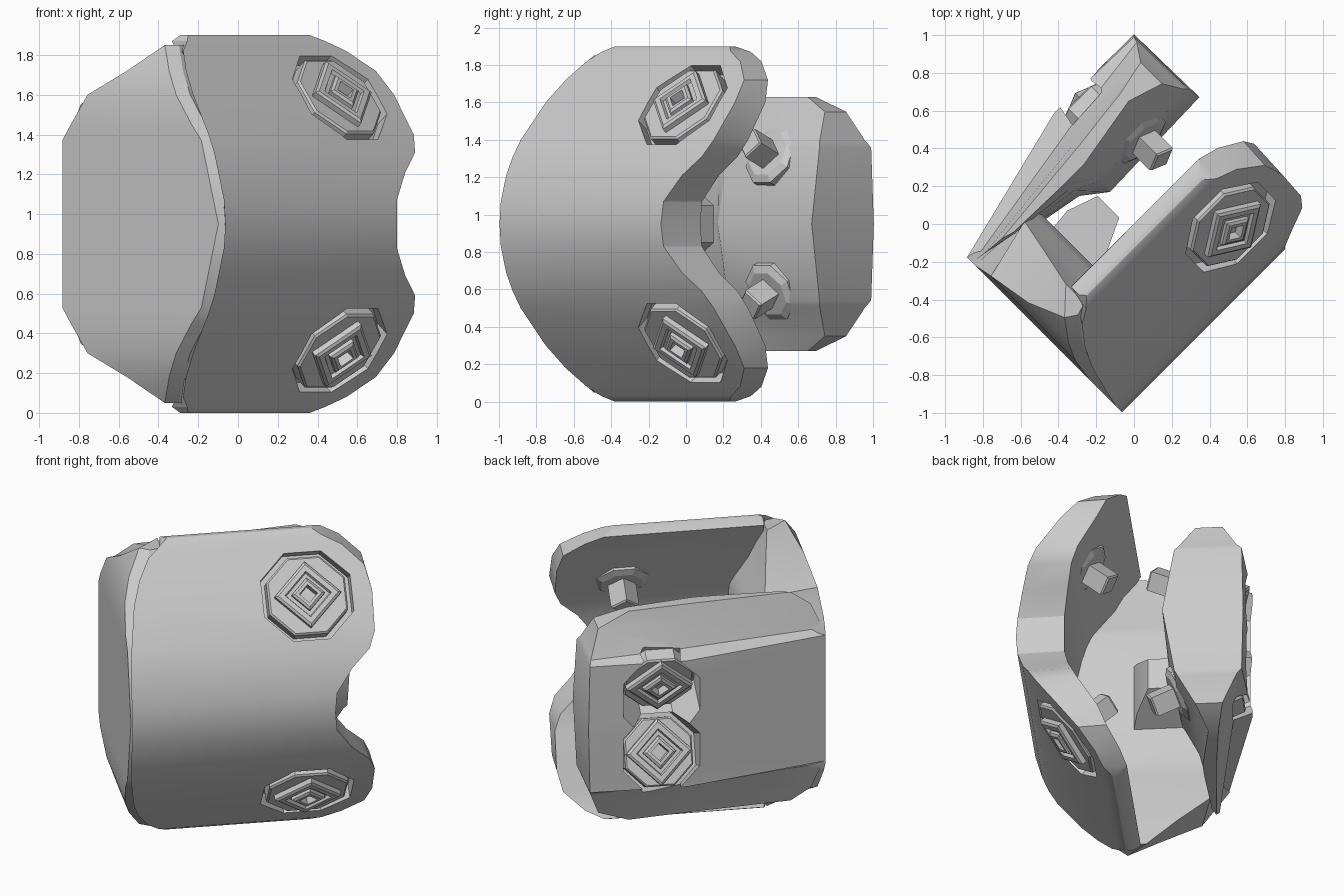
import bpy, bmesh, math
from mathutils import Vector

cube = bpy.data.objects.get("Cube")
if cube:
    bpy.data.objects.remove(cube)

MID = 0.95
R = math.sqrt(0.5)
grey = bpy.data.materials.new("plain grey")
grey.use_nodes = True
grey.diffuse_color = (0.6, 0.6, 0.6, 1)
grey.node_tree.nodes["Principled BSDF"].inputs["Base Color"].default_value = (0.6, 0.6, 0.6, 1)


def place(u, v, h):
    """u runs along the arms, v across them, h from mid height."""
    return Vector(((u + v) * R, (u - v) * R, MID + h))


def activate(ob):
    bpy.ops.object.select_all(action='DESELECT')
    ob.select_set(True)
    bpy.context.view_layer.objects.active = ob


def shade(ob):
    activate(ob)
    bpy.ops.object.shade_smooth_by_angle(angle=math.radians(28))


def skin(name, loops, smooth=True):
    """Join matching loops of points and cap both ends."""
    bm = bmesh.new()
    rings = [[bm.verts.new(p) for p in loop] for loop in loops]
    n = len(rings[0])
    for a, b in zip(rings, rings[1:]):
        for i in range(n):
            j = (i + 1) % n
            bm.faces.new((a[i], a[j], b[j], b[i]))
    bm.faces.new(rings[0][::-1])
    bm.faces.new(rings[-1])
    bmesh.ops.recalc_face_normals(bm, faces=bm.faces)
    mesh = bpy.data.meshes.new(name)
    bm.to_mesh(mesh)
    bm.free()
    mesh.materials.append(grey)
    ob = bpy.data.objects.new(name, mesh)
    bpy.context.collection.objects.link(ob)
    if smooth:
        shade(ob)
    return ob


def stack(name, rows):
    """Horizontal sections from mid height up, mirrored downwards."""
    full = [(-h, s) for h, s in reversed(rows) if h > 0] + rows
    return skin(name, [[place(u, v, h) for u, v in s] for h, s in full])


def turned(name, centre, axis, sides, profile):
    """Faceted part around an axis; profile holds (radius, height)."""
    a = (place(*axis) - place(0, 0, 0)).normalized()
    side = Vector((R, R, 0))
    up = a.cross(side)
    spin = 0 if sides == 4 else math.pi / sides
    c = place(*centre)
    loops = []
    for r, t in profile:
        angles = [spin + math.tau * k / sides for k in range(sides)]
        loops.append([c + a * t + (side * math.cos(q) + up * math.sin(q)) * r for q in angles])
    return skin(name, loops, False)


def cut(ob, cutter):
    mod = ob.modifiers.new("recess", 'BOOLEAN')
    mod.operation = 'DIFFERENCE'
    mod.solver = 'EXACT'
    mod.object = cutter
    activate(ob)
    bpy.ops.object.modifier_apply(modifier=mod.name)
    bpy.data.objects.remove(cutter)


# Curved right arm: height, outer v, inner v, rear u, front u
shell = [(0, .66, .37, -.75, .47), (.12, .65, .37, -.75, .48),
         (.26, .61, .34, -.75, .58), (.36, .57, .31, -.74, .69),
         (.45, .52, .27, -.73, .73), (.65, .37, .15, -.69, .74),
         (.77, .27, .1, -.64, .71), (.87, .18, .03, -.57, .59),
         (.92, .14, 0, -.5, .48), (.95, .09, .06, -.445, .42)]
right_arm = stack("right_arm", [(h, [(b, vo), (f, vo), (f + .01, vi), (-.47, vi)])
                                for h, vo, vi, b, f in shell])

# Left arm: height, then rear to front outside, front to rear inside
left = [(0, (-.75, -.5), (.12, -.715), (.71, -.71), (.72, -.23), (.03, -.21), (-.1, -.31), (-.48, -.38)),
        (.41, (-.75, -.5), (.12, -.715), (.7, -.7), (.71, -.3), (.03, -.29), (-.1, -.35), (-.48, -.4)),
        (.44, (-.74, -.46), (.12, -.6), (.69, -.67), (.69, -.32), (.03, -.31), (-.1, -.37), (-.48, -.41)),
        (.6, (-.67, -.45), (.12, -.53), (.63, -.58), (.63, -.42), (.03, -.39), (-.1, -.4), (-.48, -.41)),
        (.68, (-.55, -.44), (.1, -.5), (.44, -.54), (.44, -.48), (.03, -.41), (-.1, -.41), (-.48, -.42))]
left_arm = stack("left_arm", [(h, pts) for h, *pts in left])

# Rear plate joining the arms: height, left v, right v, outer u, inner u
plate = [(0, -.5, .65, -.75, -.31), (.42, -.5, .53, -.75, -.31), (.5, -.44, .46, -.75, -.34),
         (.65, -.34, .33, -.73, -.4), (.77, -.1, .24, -.69, -.44), (.9, .09, .13, -.61, -.48)]
stack("rear_plate", [(h, [(o, a), (o, c - .04), (o + .06, c), (i, c - .14 if h < .6 else c - .02),
                          (i, max(a - .12, -.42))])
                     for h, a, c, o, i in plate])

# Tapered rib in the throat
skin("throat_rib", [[place(u, v, h) for v, h in
                     ((a, -t), (b, -t), (b, t), (a, t))]
                    for u, a, b, t in ((-.4, -.28, .05, .25), (-.2, -.3, 0, .17), (-.03, -.24, -.08, .1))])


def bolt(label, arm, centre, axis, inner, r):
    # Octagonal pocket, washer, stepped square head and square pin
    cut(arm, turned("pocket_cutter", centre, axis, 8, [(r, -.1), (r, .3)]))
    turned(label + "_washer", centre, axis, 8, [(r * .88, -.12), (r * .88, -.02), (r * .84, -.01)])
    turned(label + "_head", centre, axis, 4,
           [(.2, -.05), (.2, .02), (.18, .03), (.14, .03), (.13, .01), (.1, .01),
            (.1, .03), (.08, .04), (.055, .04), (.05, -.02)])
    turned(label + "_inner_collar", inner, axis, 8, [(.17, .08), (.17, .01), (.13, -.01)])
    turned(label + "_pin", inner, axis, 4, [(.085, .1), (.085, -.15), (.075, -.16)])


for s, word in ((1, "upper"), (-1, "lower")):
    bolt("right_" + word, right_arm, (.35, .385, .65 * s), (0, .77, .62 * s),
         (.345, .235, .5 * s), .29)
    bolt("left_" + word, left_arm, (.27, -.61, .22 * s), (0, -.9, -.4 * s),
         (.345, -.28, .37 * s), .25)

shade(right_arm)
shade(left_arm)
